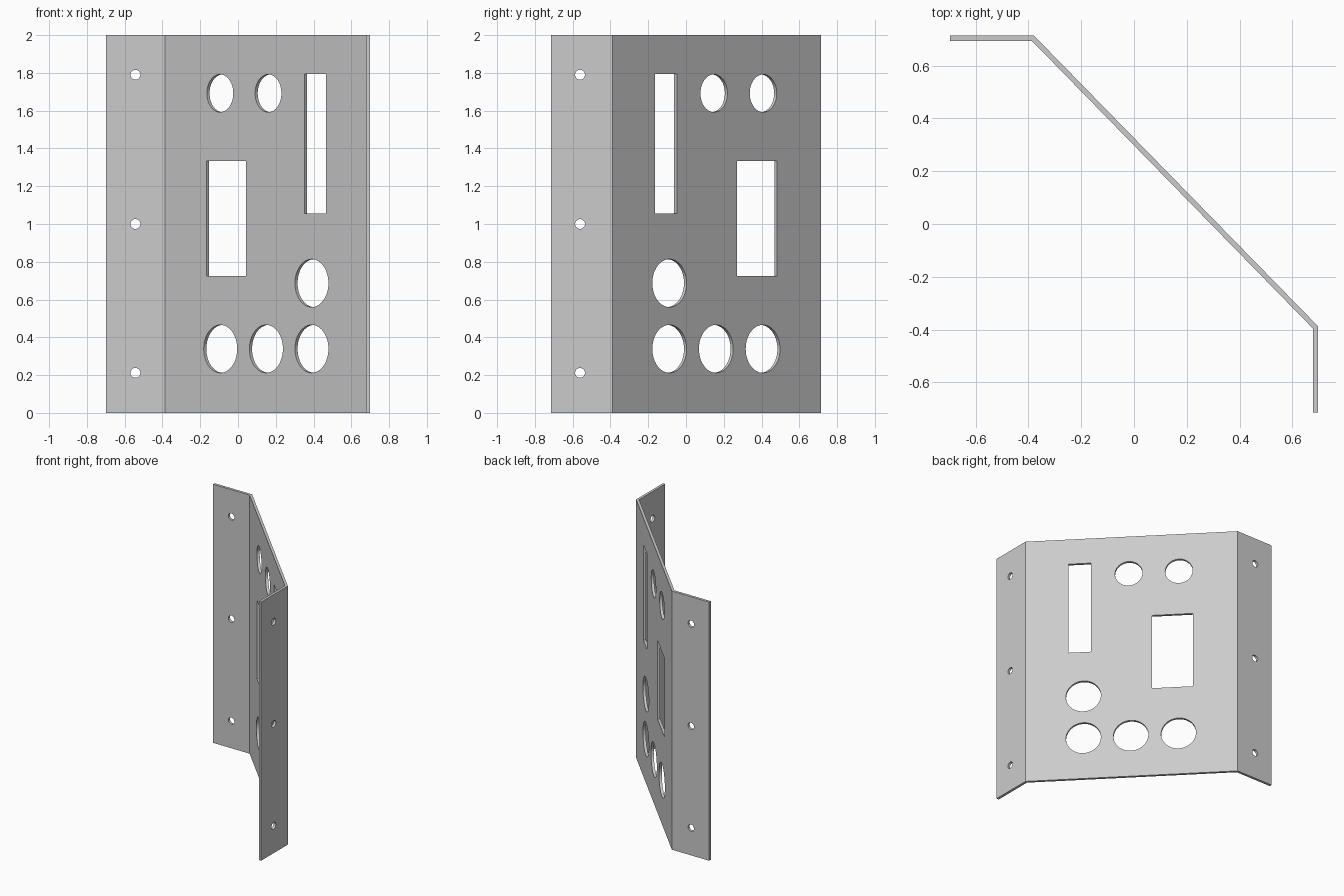
import bpy
import bmesh
from math import radians
from mathutils import Matrix, Vector

if "Cube" in bpy.data.objects:
    bpy.data.objects.remove(bpy.data.objects["Cube"], do_unlink=True)

HEIGHT = 2.0
# Folded sheet section: outer line, then inner line back
OUTER = [(-0.698, 0.714), (-0.379, 0.714), (0.698, -0.388), (0.698, -0.714)]
INNER = [(0.678, -0.714), (0.678, -0.396), (-0.387, 0.694), (-0.698, 0.694)]

metal = bpy.data.materials.new("grey_metal")
metal.use_nodes = True
metal.diffuse_color = (0.6, 0.6, 0.6, 1)
metal.node_tree.nodes["Principled BSDF"].inputs["Base Color"].default_value = (0.6, 0.6, 0.6, 1)


def make_object(name, bm):
    bmesh.ops.recalc_face_normals(bm, faces=bm.faces)
    mesh = bpy.data.meshes.new(name)
    bm.to_mesh(mesh)
    bm.free()
    mesh.materials.append(metal)
    obj = bpy.data.objects.new(name, mesh)
    bpy.context.collection.objects.link(obj)
    return obj


# Folded panel with a wall flange on each side
bm = bmesh.new()
base = bm.faces.new([bm.verts.new((x, y, 0)) for x, y in OUTER + INNER])
up = bmesh.ops.extrude_face_region(bm, geom=[base])["geom"]
bmesh.ops.translate(bm, vec=(0, 0, HEIGHT),
                    verts=[v for v in up if isinstance(v, bmesh.types.BMVert)])
panel = make_object("folded_panel", bm)

# Cutters run along the normal of the face they pierce
bend_a, bend_b = Vector(INNER[2]), Vector(INNER[1])
run = (bend_b - bend_a).normalized()
cut = bmesh.new()


def frame(x, y, z, across):
    a = Vector((across[0], across[1], 0))
    up_axis = Vector((0, 0, 1))
    rot = Matrix((a, up_axis, a.cross(up_axis))).transposed().to_4x4()
    return Matrix.Translation((x, y, z)) @ rot


def round_hole(x, y, z, radius, across):
    bmesh.ops.create_cone(cut, cap_ends=True, segments=48, radius1=radius, radius2=radius,
                          depth=0.12, matrix=frame(x, y, z, across))


def on_panel(x):
    return bend_a.y + (x - bend_a.x) * run.y / run.x


def square_hole(x0, x1, z0, z1):
    x = (x0 + x1) / 2
    size = Matrix.Diagonal(((x1 - x0) / run.x, z1 - z0, 0.12, 1))
    bmesh.ops.create_cube(cut, size=1,
                          matrix=frame(x, on_panel(x), (z0 + z1) / 2, run) @ size)


# Round openings in the sloped panel
for x, z, r in [(-0.095, 1.692, 0.1), (0.16, 1.692, 0.1), (0.39, 0.687, 0.127),
                (-0.093, 0.339, 0.127), (0.149, 0.339, 0.127), (0.39, 0.339, 0.127)]:
    round_hole(x, on_panel(x), z, r, run)

# Rectangular openings
square_hole(0.352, 0.466, 1.055, 1.795)
square_hole(-0.167, 0.042, 0.725, 1.333)

# Screw holes in both flanges
for z in (0.212, 1.0, 1.79):
    round_hole(-0.543, 0.704, z, 0.026, (1, 0))
    round_hole(0.688, -0.561, z, 0.026, (0, 1))

cutter = make_object("hole_cutter", cut)
cutter.hide_render = True

# Cut the holes and remove the helper
mod = panel.modifiers.new("holes", "BOOLEAN")
mod.operation = "DIFFERENCE"
mod.solver = "EXACT"
mod.object = cutter
bpy.ops.object.select_all(action="DESELECT")
panel.select_set(True)
bpy.context.view_layer.objects.active = panel
bpy.ops.object.modifier_apply(modifier=mod.name)
bpy.data.objects.remove(cutter, do_unlink=True)
bpy.ops.object.shade_smooth_by_angle(angle=radians(30))
